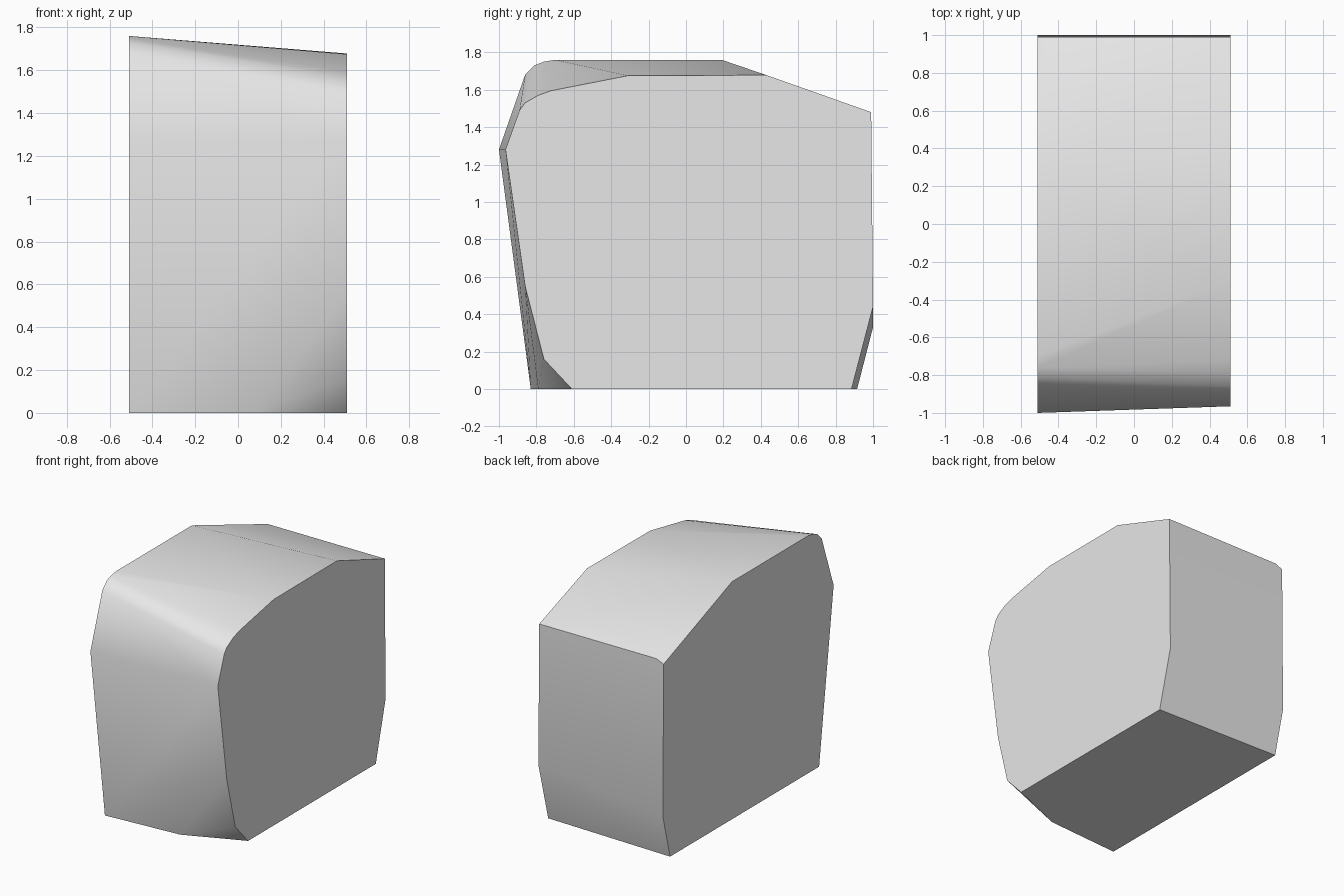
import bpy
import bmesh
import math

cube = bpy.data.objects.get("Cube")
if cube:
    bpy.data.objects.remove(cube, do_unlink=True)

HALF_WIDTH = 0.51

# Side outlines as (y, z), from the bottom front up and over to the bottom back
left_outline = [
    (-0.61, 0), (-0.76, 0.16), (-0.86, 0.55), (-0.965, 1.28),
    (-0.89, 1.49), (-0.86, 1.53), (-0.79, 1.57), (-0.72, 1.595),
    (-0.31, 1.675), (0.43, 1.678), (0.99, 1.48), (1.0, 0.44), (0.885, 0),
]
right_outline = [
    (-0.83, 0), (-1.0, 1.28), (-0.86, 1.68), (-0.81, 1.73),
    (-0.76, 1.75), (-0.70, 1.76), (0.19, 1.76), (0.99, 1.455),
    (1.0, 0.33), (0.915, 0),
]
# Kink in the bottom front edge and clipped top back corner
extra_corners = [(0.08, -0.79, 0), (-0.45, 0.99, 1.48)]

# Single grey material
grey = bpy.data.materials.new("light grey")
grey.use_nodes = True
colour = (0.8, 0.8, 0.8, 1)
grey.diffuse_color = colour
grey.node_tree.nodes["Principled BSDF"].inputs["Base Color"].default_value = colour

# Tapered block: a convex skin stretched between the two outlines
points = [(HALF_WIDTH, y, z) for y, z in left_outline]
points += [(-HALF_WIDTH, y, z) for y, z in right_outline]
points += extra_corners

bm = bmesh.new()
for p in points:
    bm.verts.new(p)
hull = bmesh.ops.convex_hull(bm, input=bm.verts)
loose = [v for v in bm.verts if not v.link_faces]
bmesh.ops.delete(bm, geom=loose, context='VERTS')
# Merge the flat sides and base into single faces
bmesh.ops.dissolve_limit(bm, angle_limit=math.radians(0.5),
                         verts=bm.verts, edges=bm.edges)
bmesh.ops.recalc_face_normals(bm, faces=bm.faces)

mesh = bpy.data.meshes.new("tapered_block")
bm.to_mesh(mesh)
bm.free()
mesh.materials.append(grey)
block = bpy.data.objects.new("tapered_block", mesh)
bpy.context.collection.objects.link(block)

bpy.ops.object.select_all(action='DESELECT')
block.select_set(True)
bpy.context.view_layer.objects.active = block
bpy.ops.object.shade_smooth_by_angle(angle=math.radians(30))
